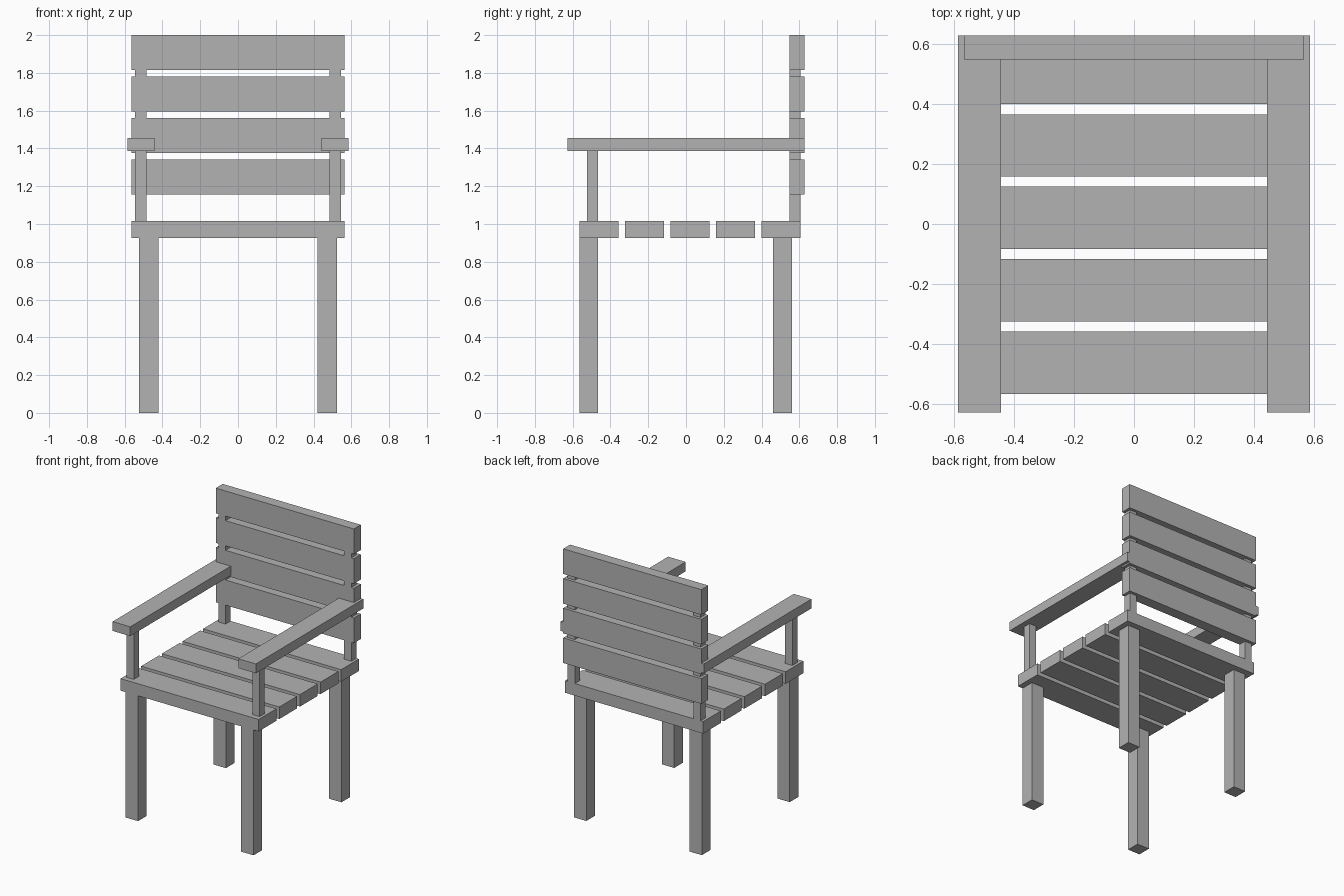
import bpy
import bmesh
from mathutils import Vector

if "Cube" in bpy.data.objects:
    bpy.data.objects.remove(bpy.data.objects["Cube"])

# Single flat grey for the whole chair
grey = bpy.data.materials.new("plain grey")
grey.diffuse_color = (0.45, 0.45, 0.45, 1.0)
grey.use_nodes = True
grey.node_tree.nodes["Principled BSDF"].inputs["Base Color"].default_value = grey.diffuse_color


def box(name, x, y, z):
    """Axis-aligned box from (min, max) ranges."""
    lo, hi = Vector((x[0], y[0], z[0])), Vector((x[1], y[1], z[1]))
    bm = bmesh.new()
    bmesh.ops.create_cube(bm, size=1)
    bmesh.ops.scale(bm, vec=hi - lo, verts=bm.verts)
    bmesh.ops.translate(bm, vec=(hi + lo) / 2, verts=bm.verts)
    mesh = bpy.data.meshes.new(name)
    bm.to_mesh(mesh)
    bm.free()
    mesh.materials.append(grey)
    obj = bpy.data.objects.new(name, mesh)
    bpy.context.collection.objects.link(obj)
    return obj


def pair(name, x, y, z):
    """Right-hand box plus its mirror image on the left."""
    box(name + "_right", x, y, z)
    box(name + "_left", (-x[1], -x[0]), y, z)


HALF = 0.565                  # half width of all slats
SEAT_Z = (0.927, 1.016)
ARM_Z = (1.387, 1.456)

# Seat: five planks running side to side
for i in range(5):
    y0 = -0.565 + i * 0.241
    box(f"seat_slat_{i + 1}", (-HALF, HALF), (y0, y0 + 0.207), SEAT_Z)

# Backrest: four planks
for i in range(4):
    z1 = 2.0 - i * 0.2195
    box(f"back_slat_{i + 1}", (-HALF, HALF), (0.547, 0.628), (z1 - 0.186, z1))

# Legs
pair("front_leg", (0.422, 0.523), (-0.565, -0.465), (0, SEAT_Z[0]))
pair("back_leg", (0.422, 0.523), (0.461, 0.562), (0, SEAT_Z[0]))

# Posts holding the armrests and the backrest
pair("arm_post", (0.485, 0.544), (-0.525, -0.465), (SEAT_Z[1], ARM_Z[0]))
pair("back_post", (0.485, 0.544), (0.547, 0.606), (SEAT_Z[1], 1.95))

# Armrests
pair("armrest", (0.442, 0.586), (-0.628, 0.628), ARM_Z)
